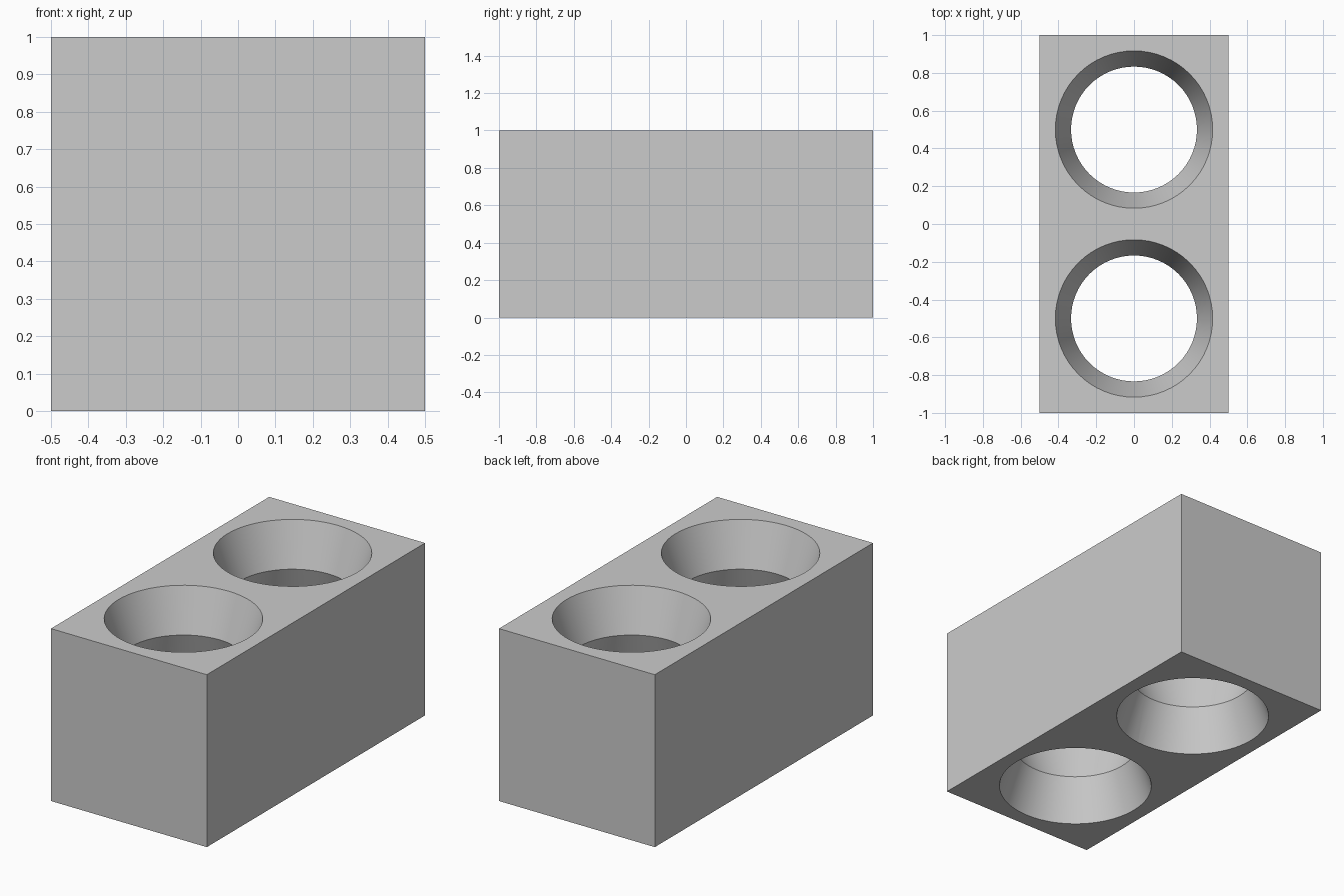
import bpy, bmesh, math

cube = bpy.data.objects.get("Cube")
if cube:
    bpy.data.objects.remove(cube, do_unlink=True)

SEGMENTS = 64
WIDE, WAIST = 5 / 12, 1 / 3

# Single plain grey
grey = bpy.data.materials.new("light grey")
grey.use_nodes = True
color = (0.6, 0.6, 0.6, 1)
grey.diffuse_color = color
grey.node_tree.nodes["Principled BSDF"].inputs["Base Color"].default_value = color


def mesh_object(name, bm):
    bmesh.ops.recalc_face_normals(bm, faces=bm.faces)
    mesh = bpy.data.meshes.new(name)
    bm.to_mesh(mesh)
    bm.free()
    mesh.materials.append(grey)
    obj = bpy.data.objects.new(name, mesh)
    bpy.context.collection.objects.link(obj)
    return obj


def lathe(name, profile, y):
    """Closed solid turned from (radius, height) points."""
    bm = bmesh.new()
    rings = []
    for r, z in profile:
        rings.append([bm.verts.new((r * math.cos(a), y + r * math.sin(a), z))
                      for a in (math.tau * i / SEGMENTS for i in range(SEGMENTS))])
    for low, high in zip(rings, rings[1:]):
        for i in range(SEGMENTS):
            j = (i + 1) % SEGMENTS
            bm.faces.new((low[i], low[j], high[j], high[i]))
    bm.faces.new(rings[0])
    bm.faces.new(rings[-1])
    return mesh_object(name, bm)


# Block, two cubes long
bm = bmesh.new()
bmesh.ops.create_cube(bm, size=1)
bmesh.ops.scale(bm, vec=(1, 2, 1), verts=bm.verts)
bmesh.ops.translate(bm, vec=(0, 0, 0.5), verts=bm.verts)
block = mesh_object("block", bm)

# Through holes with a waist near each end; the end flares run past the block
over = 0.05
mouth = WIDE + over * (WIDE - WAIST) / 0.25
profile = [(mouth, -over), (WAIST, 0.25), (WIDE, 0.5), (WAIST, 0.75), (mouth, 1 + over)]
cutters = [lathe(name, profile, y)
           for name, y in (("front_hole_cutter", -0.5), ("back_hole_cutter", 0.5))]

bpy.context.view_layer.objects.active = block
for cutter in cutters:
    cutter.hide_render = True
    cut = block.modifiers.new(cutter.name, "BOOLEAN")
    cut.operation = "DIFFERENCE"
    cut.solver = "EXACT"
    cut.object = cutter
    bpy.ops.object.modifier_apply(modifier=cut.name)
    bpy.data.objects.remove(cutter, do_unlink=True)

# Smooth hole walls, sharp rims and corners
bpy.ops.object.select_all(action="DESELECT")
block.select_set(True)
bpy.ops.object.shade_smooth_by_angle(angle=math.radians(30))
